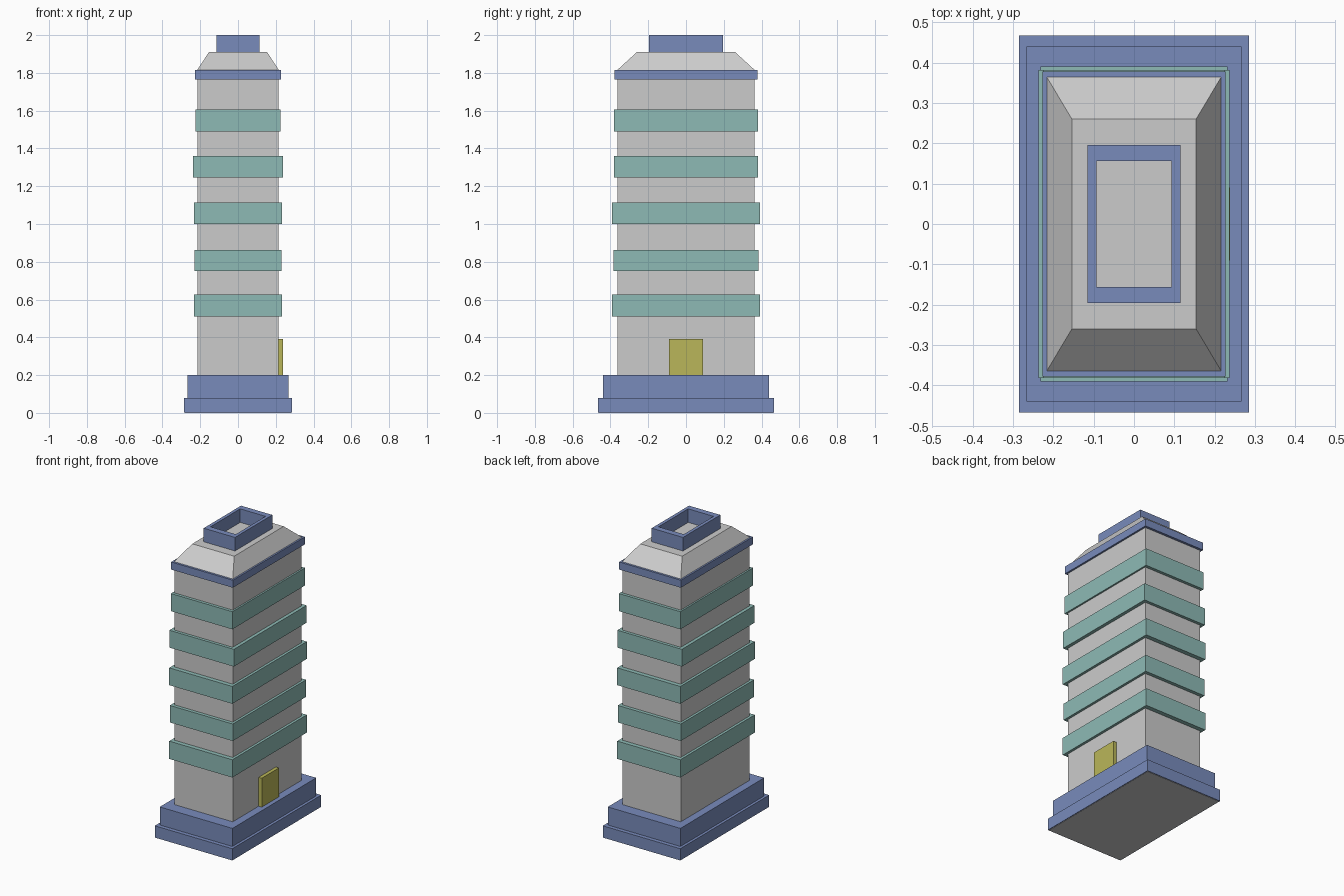
import bpy, bmesh

if "Cube" in bpy.data.objects:
    bpy.data.objects.remove(bpy.data.objects["Cube"])


def material(name, color):
    m = bpy.data.materials.new(name)
    m.diffuse_color = color
    m.use_nodes = True
    m.node_tree.nodes["Principled BSDF"].inputs["Base Color"].default_value = m.diffuse_color
    return m


BLUE = material("blue", (0.19, 0.26, 0.50, 1))
TEAL = material("teal", (0.27, 0.49, 0.46, 1))
YELLOW = material("yellow", (0.49, 0.47, 0.10, 1))


def loft(name, sections, mat=None, closed=False):
    """Join rectangles (half x, half y, z); closed links last to first, else ends are capped."""
    bm = bmesh.new()
    rings = [[bm.verts.new((sx * hx, sy * hy, z))
              for sx, sy in ((-1, -1), (1, -1), (1, 1), (-1, 1))]
             for hx, hy, z in sections]
    pairs = list(zip(rings, rings[1:]))
    if closed:
        pairs.append((rings[-1], rings[0]))
    else:
        bm.faces.new(rings[0][::-1])
        bm.faces.new(rings[-1])
    for a, b in pairs:
        for i in range(4):
            j = (i + 1) % 4
            bm.faces.new((a[i], a[j], b[j], b[i]))
    bmesh.ops.recalc_face_normals(bm, faces=bm.faces)
    mesh = bpy.data.meshes.new(name)
    bm.to_mesh(mesh)
    bm.free()
    ob = bpy.data.objects.new(name, mesh)
    bpy.context.collection.objects.link(ob)
    if mat:
        mesh.materials.append(mat)
    return ob


def box(name, hx, hy, z0, z1, mat=None):
    return loft(name, [(hx, hy, z0), (hx, hy, z1)], mat)


# Stepped base with a grey underside
box("foundation", 0.28, 0.462, 0, 0.05)
box("base_lower_step", 0.285, 0.467, 0.002, 0.08, BLUE)
box("base_upper_step", 0.267, 0.44, 0.08, 0.2, BLUE)

# Tower body
box("tower_body", 0.215, 0.362, 0.2, 1.77)

# Window bands, each slightly different in size
bands = [(0.232, 0.391, 0.51, 0.628), (0.231, 0.385, 0.75, 0.863),
         (0.232, 0.391, 1.0, 1.115), (0.237, 0.382, 1.245, 1.36),
         (0.226, 0.382, 1.49, 1.607)]
for i, (hx, hy, z0, z1) in enumerate(bands):
    box(f"window_band_{i + 1}", hx, hy, z0, z1, TEAL)

# Cornice, sloped roof and hollow parapet
box("cornice", 0.227, 0.378, 1.765, 1.815, BLUE)
loft("roof", [(0.216, 0.364, 1.815), (0.154, 0.26, 1.91)])
loft("parapet", [(0.115, 0.196, 1.91), (0.115, 0.196, 2.0),
                 (0.093, 0.156, 2.0), (0.093, 0.156, 1.91)], BLUE, closed=True)

# Door on the right side
door = box("door", 0.013, 0.09, 0.2, 0.392, YELLOW)
door.location.x = 0.225
